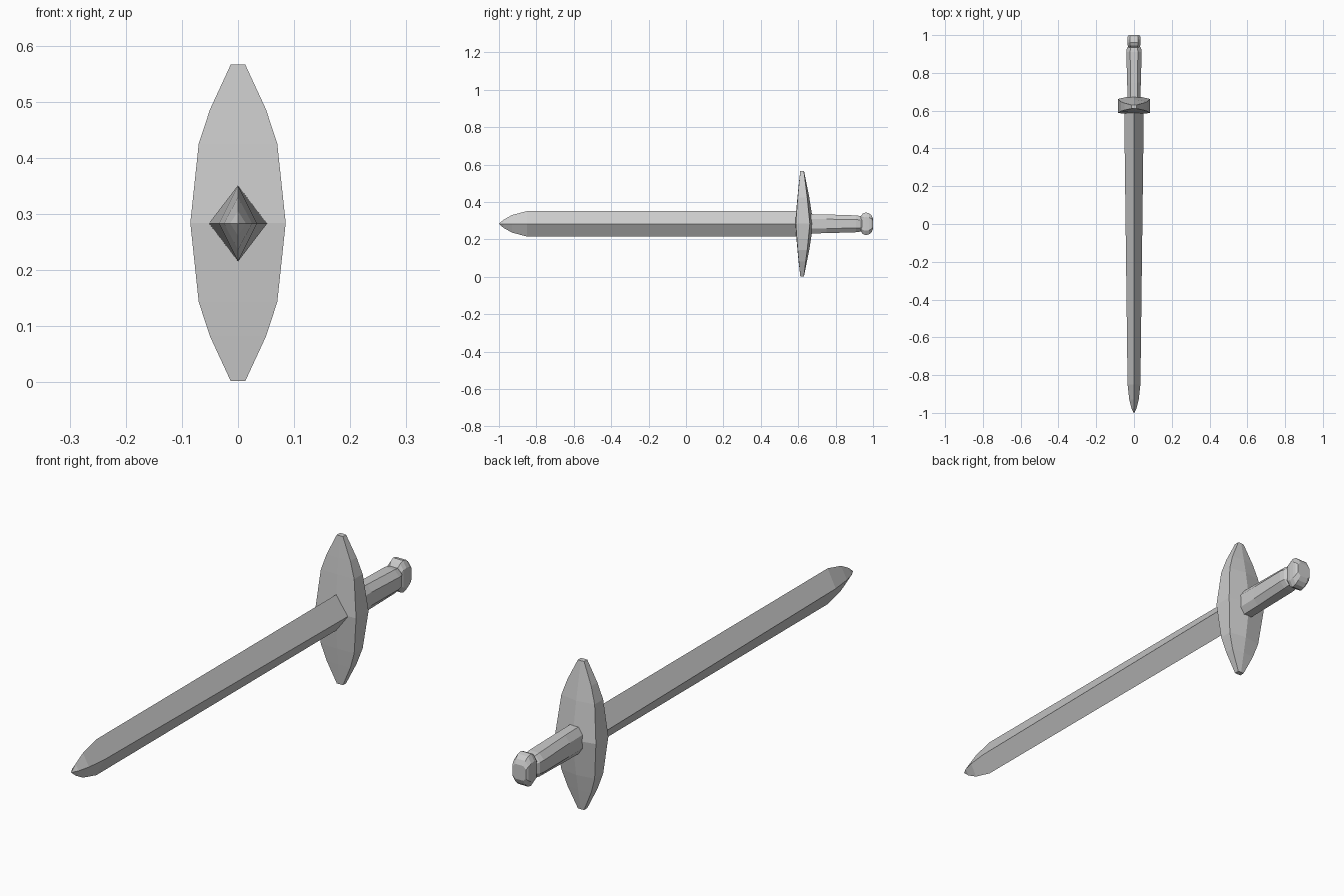
import bpy, bmesh

if "Cube" in bpy.data.objects:
    bpy.data.objects.remove(bpy.data.objects["Cube"])

ZC = 0.283  # height of the sword's axis


def mesh_object(name, bm):
    bmesh.ops.remove_doubles(bm, verts=bm.verts, dist=1e-5)
    bmesh.ops.recalc_face_normals(bm, faces=bm.faces)
    mesh = bpy.data.meshes.new(name)
    bm.to_mesh(mesh)
    bm.free()
    obj = bpy.data.objects.new(name, mesh)
    bpy.context.collection.objects.link(obj)
    return obj


def loft(name, section, stations):
    """Skin a unit (x, z) section through stations (y, half_x, half_z)."""
    bm = bmesh.new()
    rings = [[bm.verts.new((u * hx, y, ZC + v * hz)) for u, v in section]
             for y, hx, hz in stations]
    n = len(section)
    for a, b in zip(rings, rings[1:]):
        for i in range(n):
            j = (i + 1) % n
            bm.faces.new((a[i], a[j], b[j], b[i]))
    bm.faces.new(rings[0])
    bm.faces.new(rings[-1])
    return mesh_object(name, bm)


# Blade: diamond section running to a curved point
diamond = [(1, 0), (0, 1), (-1, 0), (0, -1)]
loft("blade", diamond, [
    (-1.0, 0.001, 0.001), (-0.975, 0.014, 0.022), (-0.93, 0.025, 0.047),
    (-0.85, 0.034, 0.068), (0.62, 0.052, 0.068)])

# Grip: eight-sided section, slightly swollen at the end
octagon = [(1, 0.5), (0.5, 1), (-0.5, 1), (-1, 0.5),
           (-1, -0.5), (-0.5, -1), (0.5, -1), (1, -0.5)]
loft("grip", octagon, [
    (0.63, 0.034, 0.052), (0.75, 0.036, 0.050),
    (0.91, 0.041, 0.045), (0.93, 0.038, 0.042), (0.945, 0.028, 0.036)])

# Pommel: rounded wheel
wheel = [(1, 0.6), (0.6, 1), (-0.6, 1), (-1, 0.6),
         (-1, -0.6), (-0.6, -1), (0.6, -1), (1, -0.6)]
loft("pommel", wheel, [
    (0.93, 0.026, 0.036), (0.945, 0.033, 0.054), (0.96, 0.035, 0.061),
    (0.978, 0.035, 0.057), (0.992, 0.033, 0.045), (1.0, 0.028, 0.028)])

# Crossguard: rows (height from axis, half width, front rim/ridge, back rim/ridge)
half_rows = [(0.0, 0.085, 0.587, 0.583, 0.662, 0.681),
             (0.141, 0.070, 0.597, 0.596, 0.648, 0.659),
             (0.202, 0.050, 0.603, 0.602, 0.640, 0.647),
             (0.282, 0.013, 0.611, 0.611, 0.630, 0.631)]
rows = [(-r[0],) + r[1:] for r in reversed(half_rows[1:])] + half_rows
bm = bmesh.new()
rings = []
for z, w, fr, fc, br, bc in rows:
    pts = [(-w, fr), (0, fc), (w, fr), (w, br), (0, bc), (-w, br)]
    rings.append([bm.verts.new((x, y, ZC + 0.001 + z)) for x, y in pts])
for a, b in zip(rings, rings[1:]):
    for i in range(6):
        j = (i + 1) % 6
        bm.faces.new((a[i], a[j], b[j], b[i]))
bm.faces.new(rings[0])
bm.faces.new(rings[-1])
for v in bm.verts:
    v.co.z = max(v.co.z, 0.0)
mesh_object("crossguard", bm)
